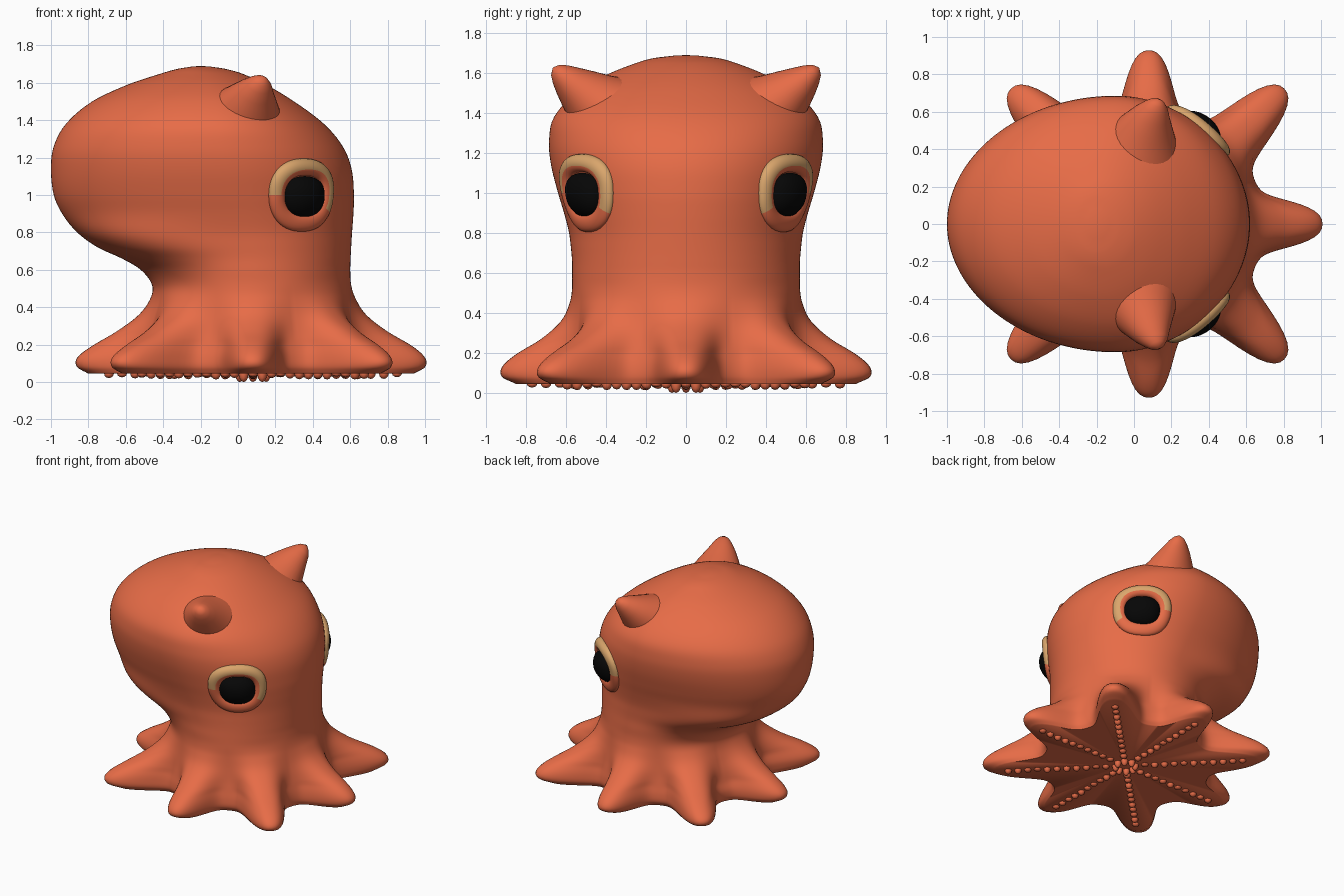
import bpy, bmesh, math, random
from mathutils import Vector

if "Cube" in bpy.data.objects:
    bpy.data.objects.remove(bpy.data.objects["Cube"])

random.seed(4)


def material(name, rgb):
    m = bpy.data.materials.new(name)
    m.diffuse_color = (*rgb, 1)
    m.use_nodes = True
    m.node_tree.nodes["Principled BSDF"].inputs["Base Color"].default_value = m.diffuse_color
    return m


SKIN = material("coral skin", (0.80, 0.15, 0.063))
TAN = material("tan eyelid", (0.70, 0.38, 0.15))
BLACK = material("eye black", (0.002, 0.002, 0.002))


def finish(name, bm, mats, angle=60):
    bmesh.ops.recalc_face_normals(bm, faces=bm.faces)
    me = bpy.data.meshes.new(name)
    bm.to_mesh(me)
    bm.free()
    for m in mats:
        me.materials.append(m)
    ob = bpy.data.objects.new(name, me)
    bpy.context.collection.objects.link(ob)
    bpy.ops.object.select_all(action='DESELECT')
    ob.select_set(True)
    bpy.context.view_layer.objects.active = ob
    bpy.ops.object.shade_smooth_by_angle(angle=math.radians(angle))
    return ob


# Body slices: height, left x, right x, half depth, widest x, arm length
ROWS = [
    (0.045, -0.54, 0.68, 0.59, 0.08, 0.26),
    (0.08, -0.55, 0.69, 0.61, 0.08, 0.31),
    (0.13, -0.55, 0.69, 0.61, 0.08, 0.31),
    (0.19, -0.53, 0.68, 0.60, 0.08, 0.255),
    (0.27, -0.51, 0.66, 0.585, 0.08, 0.14),
    (0.36, -0.48, 0.635, 0.575, 0.08, 0.05),
    (0.45, -0.455, 0.615, 0.57, 0.08, 0.012),
    (0.52, -0.46, 0.605, 0.57, 0.08, 0),
    (0.60, -0.52, 0.60, 0.57, 0.07, 0),
    (0.66, -0.62, 0.602, 0.57, 0.06, 0),
    (0.72, -0.75, 0.605, 0.575, 0.04, 0),
    (0.80, -0.86, 0.61, 0.585, 0.01, 0),
    (0.90, -0.94, 0.617, 0.61, -0.02, 0),
    (1.00, -0.985, 0.62, 0.64, -0.05, 0),
    (1.14, -1.00, 0.607, 0.675, -0.08, 0),
    (1.26, -0.985, 0.56, 0.685, -0.10, 0),
    (1.38, -0.92, 0.46, 0.66, -0.11, 0),
    (1.50, -0.78, 0.30, 0.55, -0.13, 0),
    (1.59, -0.59, 0.15, 0.40, -0.16, 0),
    (1.65, -0.41, 0.02, 0.25, -0.18, 0),
    (1.675, -0.32, -0.07, 0.16, -0.20, 0),
    (1.687, -0.245, -0.15, 0.06, -0.20, 0),
]


def slope(i, k):
    a, b = ROWS[max(i - 1, 0)], ROWS[min(i + 1, len(ROWS) - 1)]
    return (b[k] - a[k]) / (b[0] - a[0])


def body_slice(z):
    i = 0
    while i < len(ROWS) - 2 and ROWS[i + 1][0] < z:
        i += 1
    a, b = ROWS[i], ROWS[i + 1]
    h = b[0] - a[0]
    t = (z - a[0]) / h
    return [(2*t**3 - 3*t*t + 1) * a[k] + (t**3 - 2*t*t + t) * h * slope(i, k)
            + (3*t*t - 2*t**3) * b[k] + (t**3 - t*t) * h * slope(i + 1, k) for k in range(1, 6)]


def body_point(th, z, out=0.0):
    left, right, half, cx, arm = body_slice(z)
    c, s = math.cos(th), math.sin(th)
    q = math.pi / 4
    n = round(th / q)
    off = abs(th - n * q)
    width = math.radians(10.5 + 22 * max(0, z - 0.2))
    reach = arm * (1.3 if n % 2 else 1.0) * math.exp(-(off / width) ** 2.4) + out
    a = (right - cx) if c > 0 else (cx - left)
    # fuller mantle underside at the back corners
    full = 1 + (0.06 * math.sin(2 * th) ** 2 * math.exp(-((z - 0.76) / 0.11) ** 2) if c < 0 else 0)
    return Vector((cx + (a * full + reach) * c, (half * full + reach) * s, z))


# Body with mantle and eight arms, lofted upward in rings
bm = bmesh.new()
SEG, SUB = 240, 5
levels = [a[0] + (b[0] - a[0]) * j / SUB for a, b in zip(ROWS, ROWS[1:]) for j in range(SUB)]
levels.append(ROWS[-1][0])
rings = [[bm.verts.new(body_point(2 * math.pi * i / SEG, z)) for i in range(SEG)] for z in levels]
for lo, hi in zip(rings, rings[1:]):
    for i in range(SEG):
        j = (i + 1) % SEG
        bm.faces.new((lo[i], lo[j], hi[j], hi[i]))
for ring, co in ((rings[0], (0.08, 0, 0.045)), (rings[-1], (-0.2, 0, 1.69))):
    v = bm.verts.new(co)
    for i in range(SEG):
        bm.faces.new((ring[i], ring[(i + 1) % SEG], v))
finish("body", bm, [SKIN])

# Low uneven suckers under each arm
bm = bmesh.new()
for k in range(8):
    th = k * math.pi / 4
    for j in range(12 if k % 2 else 11):
        r = 0.07 + 0.07 * j
        depth = 0.045 if j == 0 else random.uniform(0.015, 0.032)
        res = bmesh.ops.create_uvsphere(bm, u_segments=8, v_segments=6, radius=1)
        for v in res["verts"]:
            v.co = Vector((v.co.x * 0.026 + 0.08 + r * math.cos(th),
                           v.co.y * 0.026 + r * math.sin(th), v.co.z * depth + 0.045))
finish("suckers", bm, [SKIN])

EYE_T, EYE_Z, EYE_R = math.radians(53), 1.0, 0.655


def on_head(side, u, v, out):
    """Point on the head beside the eye centre, raised by out."""
    return body_point(side * (EYE_T + (u - 0.2 * v) / EYE_R), EYE_Z + v, out)


def squarish(a):
    c, s = math.cos(a), math.sin(a)
    return math.copysign(abs(c) ** 0.85, c), math.copysign(abs(s) ** 0.85, s)


def eye(side, label):
    # Black domed eyeball
    bm = bmesh.new()
    n, m = 40, 10
    top = bm.verts.new(on_head(side, 0, -0.01, 0.075))
    prev = None
    for j in range(1, m + 1):
        rho = j / m
        ring = []
        for i in range(n):
            c, s = squarish(2 * math.pi * i / n)
            ring.append(bm.verts.new(on_head(side, 0.135 * rho * c, 0.115 * rho * s - 0.01,
                                             0.09 * math.sqrt(1 - rho * rho) - 0.015)))
        for i in range(n):
            k = (i + 1) % n
            if prev:
                bm.faces.new((prev[i], prev[k], ring[k], ring[i]))
            else:
                bm.faces.new((top, ring[i], ring[k]))
        prev = ring
    finish(label + "_eye", bm, [BLACK])

    # Raised eyelid ring, tan over the upper outer side
    bm = bmesh.new()
    n, m = 64, 20
    grid = []
    for i in range(n):
        a = 2 * math.pi * i / n
        c, s = squarish(a)
        row = []
        for j in range(m):
            b = 2 * math.pi * j / m
            d = 0.045 * math.cos(b)
            high = 0.032 + 0.006 * math.sin(a)
            row.append(bm.verts.new(on_head(side, (0.165 + d) * c, (0.15 + d) * s, high * math.sin(b))))
        grid.append(row)
    for i in range(n):
        for j in range(m):
            k, l = (i + 1) % n, (j + 1) % m
            f = bm.faces.new((grid[i][j], grid[k][j], grid[k][l], grid[i][l]))
            a, b = 2 * math.pi * (i + 0.5) / n, 2 * math.pi * (j + 0.5) / m
            upper = math.sin(a) > -0.28 + 0.25 * math.cos(a)
            f.material_index = 1 if upper and math.cos(b) > -0.4 else 0
    finish(label + "_eyelid", bm, [SKIN, TAN])


def ear(side, label):
    # Curved horn-like fin, flared at its root
    pts = [(0.02, 0.31, 1.34, 0.25), (0.04, 0.40, 1.41, 0.20), (0.055, 0.47, 1.46, 0.158),
           (0.075, 0.53, 1.51, 0.122), (0.095, 0.585, 1.555, 0.088), (0.115, 0.625, 1.59, 0.06),
           (0.125, 0.65, 1.612, 0.036)]
    axis = Vector((0.1, 0.25, 0.2)).normalized()
    p = axis.cross(Vector((1, 0, 0))).normalized()
    q = axis.cross(p) * 1.15
    bm = bmesh.new()
    n = 32
    flip = Vector((1, side, 1))
    rows = [[bm.verts.new((Vector(c[:3]) + c[3] * (p * math.cos(2 * math.pi * i / n)
             + q * math.sin(2 * math.pi * i / n))) * flip) for i in range(n)] for c in pts]
    for lo, hi in zip(rows, rows[1:]):
        for i in range(n):
            k = (i + 1) % n
            bm.faces.new((lo[i], lo[k], hi[k], hi[i]))
    tip = bm.verts.new(Vector((0.135, 0.666, 1.628)) * flip)
    for i in range(n):
        bm.faces.new((rows[-1][i], rows[-1][(i + 1) % n], tip))
    finish(label + "_ear", bm, [SKIN], 80)


for side, label in ((-1, "front"), (1, "back")):
    eye(side, label)
    ear(side, label)
